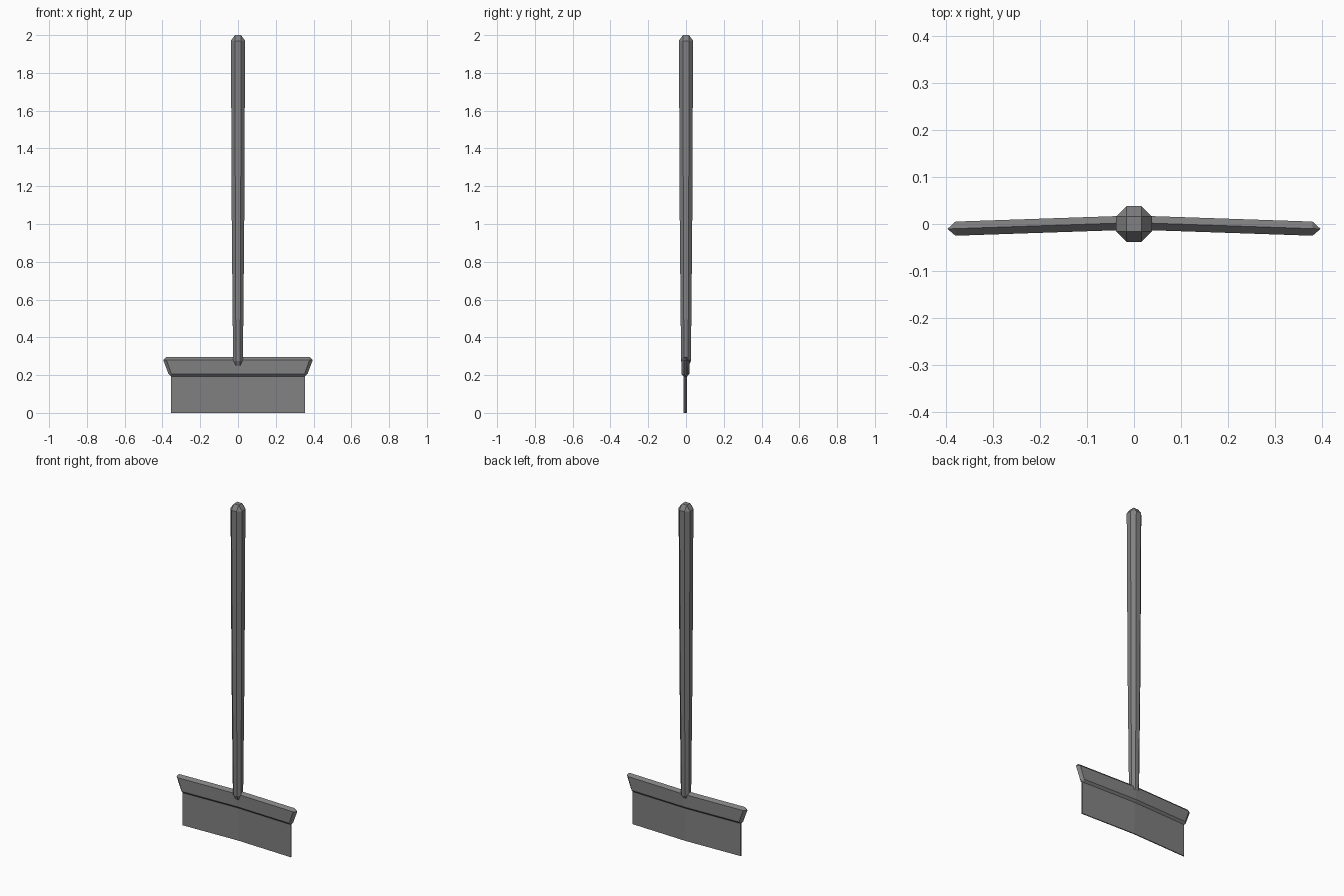
import bpy
import bmesh

cube = bpy.data.objects.get("Cube")
if cube:
    bpy.data.objects.remove(cube, do_unlink=True)

grey = bpy.data.materials.new("dark grey")
grey.use_nodes = True
colour = (0.22, 0.22, 0.22, 1)
grey.diffuse_color = colour
grey.node_tree.nodes["Principled BSDF"].inputs["Base Color"].default_value = colour


def finish(name, bm, mirror=False):
    """Turn a bmesh into a flat-shaded grey object, optionally mirrored in x."""
    bmesh.ops.recalc_face_normals(bm, faces=bm.faces)
    mesh = bpy.data.meshes.new(name)
    bm.to_mesh(mesh)
    bm.free()
    mesh.materials.append(grey)
    obj = bpy.data.objects.new(name, mesh)
    bpy.context.collection.objects.link(obj)
    if mirror:
        mod = obj.modifiers.new("mirror", 'MIRROR')
        mod.use_clip = True
    return obj


def bow(x):
    """Slight backward bend of the head at its middle."""
    return 0.003 - 0.034 * x


def bridge(bm, a, b):
    n = len(a)
    for i in range(n):
        bm.faces.new((a[i], a[(i + 1) % n], b[(i + 1) % n], b[i]))


# Handle: tapered square bar with chamfered edges and ends
bm = bmesh.new()


def ring(z, half, flat):
    pts = [(half, -flat), (half, flat), (flat, half), (-flat, half),
           (-half, flat), (-half, -flat), (-flat, -half), (flat, -half)]
    return [bm.verts.new((x, y, z)) for x, y in pts]


rings = [ring(z, h, f) for z, h, f in
         ((0.275, 0.026, 0.011), (1.0, 0.033, 0.014),
          (1.9, 0.037, 0.016), (1.97, 0.038, 0.016))]
for low, high in zip(rings, rings[1:]):
    bridge(bm, low, high)
for r, z, f in ((rings[0], 0.245, 0.011), (rings[-1], 2.0, 0.016)):
    cap = [bm.verts.new((x, y, z)) for x, y in ((f, f), (-f, f), (-f, -f), (f, -f))]
    bm.faces.new(cap)
    for i in range(4):
        a, b = r[2 * i + 1], r[(2 * i + 2) % 8]
        bm.faces.new((a, b, cap[i]))
        bm.faces.new((b, r[(2 * i + 3) % 8], cap[(i + 1) % 4], cap[i]))
finish("handle", bm)

# Blade holder: ridged bar, wider at the top, with pointed ends
bm = bmesh.new()


def section(top_x, bottom_x):
    pts = [(top_x, 0, 0.297), (top_x, -0.015, 0.281), (bottom_x, -0.015, 0.206),
           (bottom_x, 0, 0.19), (bottom_x, 0.015, 0.206), (top_x, 0.015, 0.281)]
    return [bm.verts.new((x, bow(x) + y, z)) for x, y, z in pts]


middle, end = section(0, 0), section(0.379, 0.352)
bridge(bm, middle, end)
tip_top = bm.verts.new((0.396, bow(0.396), 0.281))
tip_low = bm.verts.new((0.368, bow(0.368), 0.206))
for r_top, f_top, f_low, r_low in ((0, 1, 2, 3), (0, 5, 4, 3)):
    bm.faces.new((end[r_top], end[f_top], tip_top))
    bm.faces.new((end[f_top], end[f_low], tip_low, tip_top))
    bm.faces.new((end[f_low], end[r_low], tip_low))
finish("blade_holder", bm, mirror=True)

# Blade: thin sheet following the bend
bm = bmesh.new()
loops = []
for x in (0, 0.355):
    loops.append([bm.verts.new((x, bow(x) + y, z)) for y, z in
                  ((-0.003, 0), (0.003, 0), (0.003, 0.21), (-0.003, 0.21))])
bridge(bm, *loops)
bm.faces.new(loops[1])
finish("blade", bm, mirror=True)
